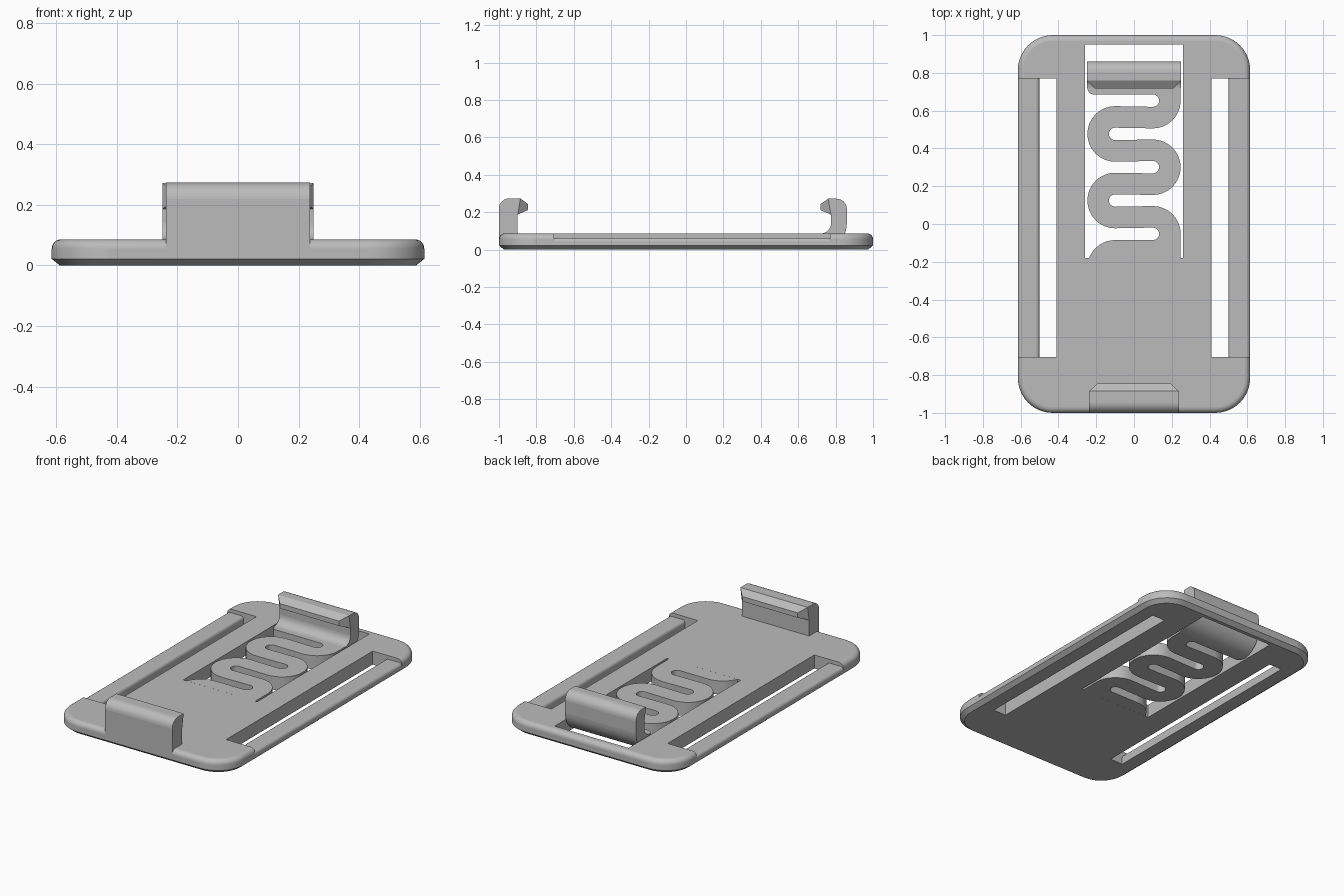
import bpy
import bmesh
from math import cos, sin, radians

cube = bpy.data.objects.get("Cube")
if cube:
    bpy.data.objects.remove(cube, do_unlink=True)

# Main dimensions
HALF_X, HALF_Y, TOP = 0.615, 1.0, 0.086
CORNER, FILLET = 0.185, 0.03
RAIL_IN, SLOT_IN, SLOT_FRONT, SLOT_BACK = 0.5, 0.41, -0.705, 0.77
WIN_X, WIN_FRONT, WIN_BACK = 0.26, -0.18, 0.95
SPRING_X, SPRING_END = 0.247, 0.72

grey = bpy.data.materials.new("plain grey")
grey.use_nodes = True
grey.diffuse_color = (0.5, 0.5, 0.5, 1)
grey.node_tree.nodes["Principled BSDF"].inputs["Base Color"].default_value = (0.5, 0.5, 0.5, 1)


def arc(cx, cy, r, a0, a1, steps=8):
    """Points along a circular arc, angles in degrees."""
    angles = [radians(a0 + (a1 - a0) * i / steps) for i in range(steps + 1)]
    return [(cx + r * cos(a), cy + r * sin(a)) for a in angles]


def finish(name, bm):
    bmesh.ops.remove_doubles(bm, verts=bm.verts, dist=1e-5)
    bmesh.ops.recalc_face_normals(bm, faces=bm.faces)
    mesh = bpy.data.meshes.new(name)
    bm.to_mesh(mesh)
    bm.free()
    mesh.materials.append(grey)
    obj = bpy.data.objects.new(name, mesh)
    bpy.context.collection.objects.link(obj)
    return obj


def shade(obj):
    """Smooth the fillets, keep the large flat faces flat."""
    bpy.ops.object.select_all(action='DESELECT')
    obj.select_set(True)
    bpy.context.view_layer.objects.active = obj
    bpy.ops.object.shade_smooth_by_angle(angle=radians(30))
    for p in obj.data.polygons:
        if max(abs(c) for c in p.normal) > 0.9999:
            p.use_smooth = False


def loft(bm, rings, caps=True):
    """Bridge matching closed rings of 3D points."""
    loops = [[bm.verts.new(p) for p in ring] for ring in rings]
    n = len(loops[0])
    for a, b in zip(loops, loops[1:]):
        for i in range(n):
            j = (i + 1) % n
            bm.faces.new((a[i], a[j], b[j], b[i]))
    if caps:
        bm.faces.new(loops[0])
        bm.faces.new(loops[-1])
    return loops


def box(bm, x0, x1, y0, y1):
    """Through-cut box for the cutter."""
    loft(bm, [[(x0, y0, z), (x1, y0, z), (x1, y1, z), (x0, y1, z)] for z in (-0.1, 0.3)])


def plate_ring(inset, z):
    x, y, r = HALF_X - CORNER, HALF_Y - CORNER, CORNER - inset
    pts = []
    for sx, sy, a in ((1, 1, 0), (-1, 1, 90), (-1, -1, 180), (1, -1, 270)):
        pts += arc(sx * x, sy * y, r, a, a + 90, 10)
    return [(px, py, z) for px, py in pts]


# Base plate: chamfered below, rounded above
bm = bmesh.new()
edge = [(0.027, 0), (0, 0.022)]
edge += [(FILLET - a, z) for a, z in arc(0, TOP - FILLET, FILLET, 0, 90, 6)]
loft(bm, [plate_ring(i, z) for i, z in edge])
plate = finish("base_plate", bm)

# Openings for the spring window and the two strap slots
bm = bmesh.new()
box(bm, -WIN_X, WIN_X, WIN_FRONT, WIN_BACK)
for lo, hi in ((SLOT_IN, 0.8), (-0.8, -SLOT_IN)):
    box(bm, lo, hi, SLOT_FRONT, SLOT_BACK)
cutter = finish("opening_cutter", bm)
cutter.hide_render = True
cut = plate.modifiers.new("openings", 'BOOLEAN')
cut.operation, cut.solver, cut.object = 'DIFFERENCE', 'EXACT', cutter
bpy.context.view_layer.objects.active = plate
bpy.ops.object.modifier_apply(modifier=cut.name)
bpy.data.objects.remove(cutter, do_unlink=True)
shade(plate)

# Lowered strap rails at both sides
rail = [(RAIL_IN, 0), (HALF_X - 0.027, 0), (HALF_X, 0.022)]
rail += arc(HALF_X - 0.02, 0.043, 0.02, 0, 90, 6) + arc(RAIL_IN + 0.02, 0.043, 0.02, 90, 180, 6)
for side, name in ((1, "left_rail"), (-1, "right_rail")):
    bm = bmesh.new()
    loft(bm, [[(side * x, y, z) for x, z in rail] for y in (SLOT_FRONT, SLOT_BACK)])
    shade(finish(name, bm))

# Serpentine spring: wide outer turns, narrow rounded slots
TURN, OUT, IN = 0.1, 0.147, 0.033
turn_y = [-0.052 + 0.1763 * i for i in range(5)]
right = [(SPRING_X, WIN_FRONT)] + arc(TURN, turn_y[0], OUT, 0, 90)
right += arc(-TURN, turn_y[1], IN, 270, 90, 12) + arc(TURN, turn_y[2], OUT, -90, 90, 16)
right += arc(-TURN, turn_y[3], IN, 270, 90, 12) + arc(TURN, turn_y[4], OUT, -90, 0)
right += [(SPRING_X, SPRING_END)]
left = arc(-SPRING_X + 0.034, SPRING_END, 0.034, 180, 270)
for i in (4, 3, 2, 1, 0):
    if i % 2:
        left += arc(-TURN, turn_y[i], OUT, 90, 270, 16)
    else:
        left += arc(TURN, turn_y[i], IN, 90, -90, 12)
left += arc(-TURN, turn_y[0] - IN - OUT, OUT, 90, 159)
bm = bmesh.new()
loft(bm, [[(x, y, z) for x, y in right + left] for z in (0, TOP)])
shade(finish("serpentine_spring", bm))


def hook(name, half, body, tip):
    """Clip with a tapered lip; body starts and ends where the lip joins."""
    bm = bmesh.new()
    ends = []
    for s in (-1, 1):
        b = [bm.verts.new((s * half, y, z)) for y, z in body]
        t = [bm.verts.new((s * (half - 0.042), y, z)) for y, z in tip]
        bm.faces.new(b)
        bm.faces.new([b[-1]] + t + [b[0]])
        ends.append(b + t)
    a, c = ends
    for i in range(len(a)):
        j = (i + 1) % len(a)
        bm.faces.new((a[i], a[j], c[j], c[i]))
    shade(finish(name, bm))


# Rear clip: the spring strip bends upward into a hook
rear = [(0.775, 0.187)] + arc(SPRING_END, TOP + 0.055, 0.055, 0, -90)
rear += arc(SPRING_END, 0.14, 0.14, -90, 0, 10)
rear += arc(0.805, 0.217, 0.055, 0, 90) + [(0.76, 0.272)]
hook("rear_clip", 0.25, rear, [(0.718, 0.243), (0.718, 0.212)])

# Front clip: fixed, flush with the front edge
front = [(-0.9, 0.187), (-0.9, 0.056), (-1, 0.056)]
front += arc(-0.945, 0.219, 0.055, 180, 90) + [(-0.885, 0.274)]
hook("front_clip", 0.237, front, [(-0.845, 0.243), (-0.845, 0.212)])
